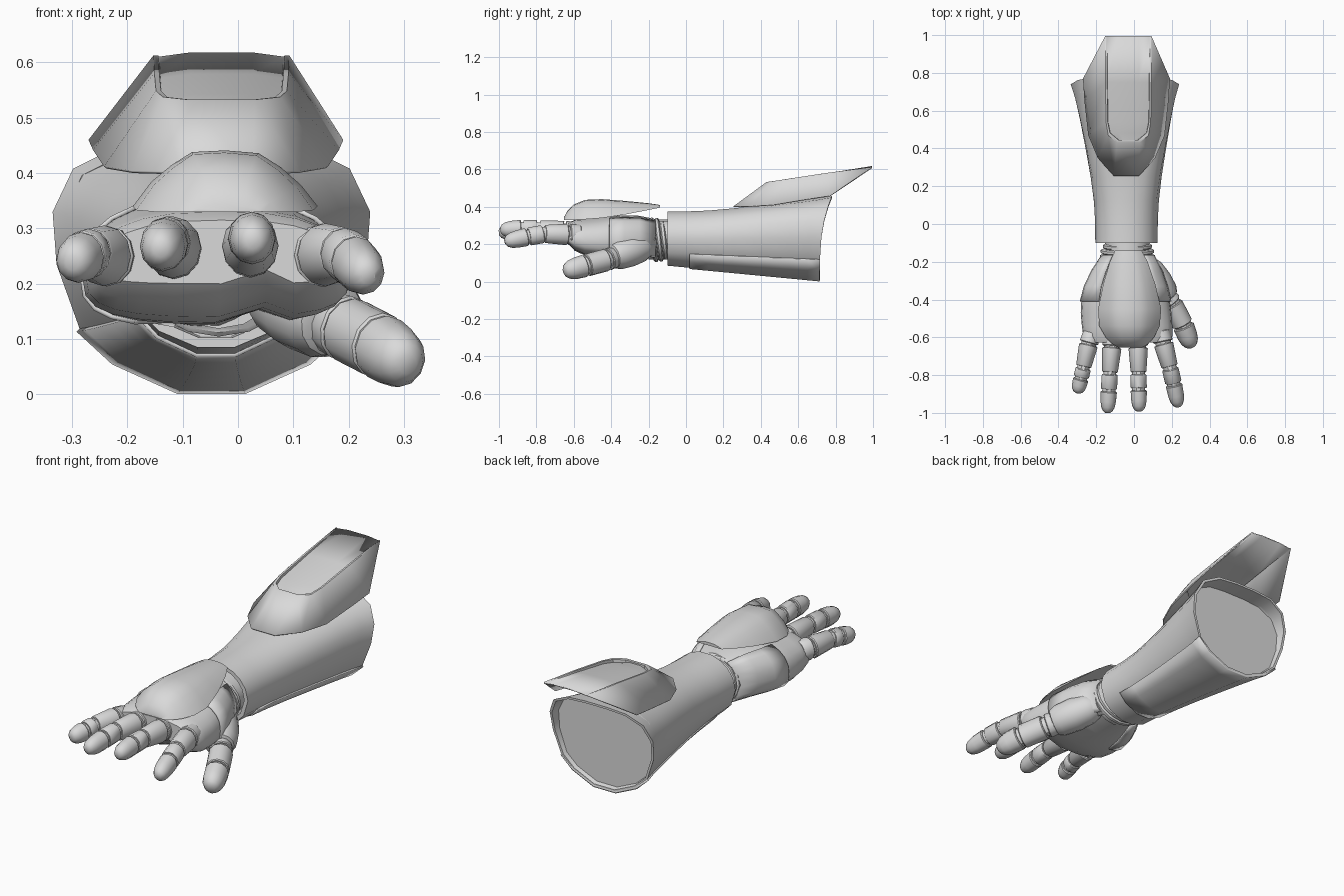
import bpy, bmesh, math
from mathutils import Vector

if "Cube" in bpy.data.objects:
    bpy.data.objects.remove(bpy.data.objects["Cube"])

grey = bpy.data.materials.new("light_grey_armour")
grey.diffuse_color = (0.7, 0.7, 0.7, 1)
grey.use_nodes = True
grey.node_tree.nodes["Principled BSDF"].inputs["Base Color"].default_value = grey.diffuse_color


def make(name, rows, closed=True, caps=True, thick=0, extra=(), angle=38):
    """Skin a list of equal-length point rows into one smooth-shaded object."""
    bm = bmesh.new()
    vs = [[bm.verts.new(p) for p in r] for r in rows]
    n = len(rows[0])
    for a, b in zip(vs, vs[1:]):
        for i in range(n if closed else n - 1):
            j = (i + 1) % n
            bm.faces.new((a[i], a[j], b[j], b[i]))
    if closed and caps:
        bm.faces.new(vs[0][::-1])
        bm.faces.new(vs[-1])
    for r, idx in extra:
        bm.faces.new([vs[r][k] for k in idx])
    bmesh.ops.recalc_face_normals(bm, faces=bm.faces[:])
    me = bpy.data.meshes.new(name)
    bm.to_mesh(me)
    bm.free()
    me.materials.append(grey)
    ob = bpy.data.objects.new(name, me)
    bpy.context.collection.objects.link(ob)
    if thick:
        m = ob.modifiers.new("thickness", 'SOLIDIFY')
        m.thickness, m.offset = thick, 0
    bpy.ops.object.select_all(action='DESELECT')
    ob.select_set(True)
    bpy.context.view_layer.objects.active = ob
    bpy.ops.object.shade_smooth_by_angle(angle=math.radians(angle))
    return ob


def tube(name, a, b, profile, n=12, tall=1.0):
    """Round part from a to b; profile = (fraction along, radius) pairs."""
    a, b = Vector(a), Vector(b)
    d = (b - a).normalized()
    side = d.cross(Vector((0, 0, 1))).normalized()
    up = side.cross(d)
    rows = []
    for t, r in profile:
        c = a.lerp(b, t)
        rows.append([c + side * r * math.cos(k * math.tau / n)
                     + up * r * tall * math.sin(k * math.tau / n) for k in range(n)])
    return make(name, rows)


# ---- Forearm: round cuff blending into a wide faceted elbow opening
half = [(.06, .458), (.165, .45), (.25, .408), (.287, .33), (.28, .235), (.238, .118), (.175, .06), (.06, .008)]
back = half + [(-x, z) for x, z in reversed(half)]


def arm_ring(y, t, scale=1.0, bend=None):
    s = (y + .1) / .815
    pts = []
    for dx, z in back:
        a = math.atan2((z - .23) / .225, dx / .29)
        fx, fz = -.04 + .165 * math.cos(a), .23 + .148 * math.sin(a)
        bx = -.048 + dx
        px = fx + (bx - fx) * t
        pz = fz + (z - fz) * (t if z > .2 else s)
        cx, cz = -.044, .23
        k = (s ** 4 if bend is None else bend)
        pts.append((cx + (px - cx) * scale, y + .065 * k * (z / .455) ** 3,
                    cz + (pz - cz) * scale))
    return pts


stations = [(-.1, 0), (.02, .01), (.12, .06), (.25, .2), (.4, .42), (.55, .66), (.65, .84), (.715, 1)]
rows = [arm_ring(-.06, 0, .84), arm_ring(-.1, 0, .88)]
rows += [arm_ring(y, t) for y, t in stations]
rows += [arm_ring(.715, 1, .955), arm_ring(.695, 1, .935, 0)]
make("forearm_shell", rows)

# ---- Underside plate overlapping the forearm
plate = [arm_ring(y, t, 1.01)[5:11] for y, t in stations[1:]]
make("forearm_lower_plate", plate, closed=False, thick=.01)

# ---- Raised elbow fin with a shallow channel that runs out flush at the back
low = [(.065, .255, .40), (.15, .35, .402), (.2, .47, .41), (.22, .65, .44), (.228, .77, .458)]
top = [(.06, .432, .53), (.105, .47, .535), (.117, .54, .546), (.12, .75, .578), (.122, .995, .61)]
inner = [(x - .006, y + (.012 if i < 2 else 0), z) for i, (x, y, z) in enumerate(top)]
drop = [(x - .002, y, z - d) for (x, y, z), d in zip(inner, (.014, .014, .013, .009, .002))]
ridge = [(x * .5, y, z + .007) for x, y, z in drop]


def u_row(pts, cx=-.03):
    return [(cx + x, y, z) for x, y, z in reversed(pts)] + [(cx - x, y, z) for x, y, z in pts]


fin = [u_row(low, -.04), u_row(top), u_row(inner), u_row(drop), u_row(ridge)]
floor = [(4, (i, i + 1, 8 - i, 9 - i)) for i in range(4)]
make("elbow_fin", fin, closed=False, thick=.006, extra=floor)

# ---- Wrist: core with stacked rings
tube("wrist_core", (-.035, -.05, .225), (-.035, -.2, .225), [(0, .118), (1, .118)], 16, .9)
for k, (y, r) in enumerate([(-.118, .13), (-.145, .142), (-.172, .145)]):
    tube(f"wrist_ring_{k}", (-.035, y + .013, .225), (-.035, y - .013, .222),
         [(0, r - .01), (.25, r), (.75, r), (1, r - .01)], 16, .82)

# ---- Palm body: (y, left, right, bottom, top)
palm = [(-.165, -.165, .1, .122, .335), (-.25, -.22, .145, .128, .352), (-.33, -.258, .172, .127, .354),
        (-.41, -.279, .19, .127, .35), (-.47, -.282, .198, .13, .342), (-.54, -.276, .203, .14, .336),
        (-.595, -.268, .203, .165, .33), (-.628, -.25, .19, .2, .315)]
N = 24


def palm_ring(y, l, r, b, t, grow=0.0):
    ring = []
    for k in range(N):
        a = k * math.tau / N
        c, s = math.cos(a), math.sin(a)
        u = math.copysign(abs(c) ** .75, c)
        v = math.copysign(abs(s) ** .75, s)
        z = (b + t) / 2 + v * ((t - b) / 2 + grow)
        if k == 19:             # crease between the two palm pads
            z += .025
        # outer edges droop below the knuckles
        ring.append(((l + r) / 2 + u * ((r - l) / 2 + grow), y, z - .02 * abs(u) ** 3))
    return ring


make("palm", [palm_ring(*p) for p in palm])

# ---- Thin guard plates hugging the outer and inner edges of the hand
for name, ids in (("hand_outer_guard", range(8, 17)), ("hand_inner_guard", range(-3, 5))):
    make(name, [[palm_ring(*p, grow=.004)[k] for k in ids] for p in palm[:4]],
         closed=False, thick=.008)

# ---- Domed plate on the back of the hand: (y, centre, half width, edge z, top z)
dome = [(-.14, -.03, .07, .395, .41), (-.2, -.028, .1, .383, .419), (-.32, -.025, .138, .36, .431),
        (-.45, -.023, .167, .34, .441), (-.54, -.024, .16, .333, .437), (-.6, -.022, .128, .33, .412),
        (-.635, -.02, .095, .33, .377), (-.653, -.02, .065, .33, .343)]
arc = [(-1, 0), (-.8, .44), (-.58, .74), (-.36, .97), (0, 1), (.36, .95), (.6, .7), (.82, .38), (1, 0)]
make("hand_back_plate", [[(c + u * w, y, e + v * (t - e)) for u, v in arc] for y, c, w, e, t in dome])


# ---- Fingers: straight phalanges with narrow gaps bridged by thin joints, rounded tip
def finger(name, pts, radii, tall=1.1):
    pts = [Vector(p) for p in pts]
    for i in range(len(pts) - 1):
        a, b = pts[i], pts[i + 1]
        r0, r1 = radii[i], radii[i + 1]
        gap = .006 / (b - a).length
        if i < len(pts) - 2:
            prof = [(gap, r0 * .92), (gap * 1.7, r0), (1 - gap * 1.7, r1), (1 - gap, r1 * .93)]
            tube(f"{name}_joint_{i}", a.lerp(b, .7), b + (b - a).normalized() * .03,
                 [(0, r1 * .8), (1, r1 * .8)], 10, tall)
        else:
            prof = [(gap, r0 * .92), (gap * 1.7, r0), (.5, r0 * .95), (.75, r0 * .83),
                    (.92, r0 * .6), (1, r0 * .3)]
        tube(f"{name}_segment_{i}", a, b, prof, 12, tall)


finger("little_finger", [(-.222, -.57, .25), (-.24, -.635, .25), (-.268, -.76, .256), (-.28, -.815, .25),
                         (-.3, -.895, .238)], [.046, .05, .041, .041, .03])
finger("ring_finger", [(-.115, -.58, .262), (-.117, -.65, .265), (-.128, -.79, .276), (-.133, -.88, .272),
                       (-.14, -1.0, .262)], [.05, .051, .042, .043, .03])
finger("middle_finger", [(.022, -.58, .265), (.022, -.65, .268), (.024, -.79, .282), (.025, -.875, .283),
                         (.027, -.992, .277)], [.05, .051, .042, .043, .03])
finger("index_finger", [(.14, -.56, .25), (.155, -.63, .252), (.19, -.76, .255), (.21, -.845, .24),
                        (.235, -.968, .213)], [.05, .052, .044, .044, .03])

# ---- Thumb: rounded base shell, then two segments
tube("thumb_base", (.05, -.19, .195), (.175, -.395, .132),
     [(0, .03), (.08, .055), (.25, .074), (.55, .082), (.85, .078), (.97, .066), (1, .05)], 14)
finger("thumb", [(.155, -.36, .137), (.2, -.42, .117), (.26, -.535, .086), (.307, -.652, .054)],
       [.05, .056, .056, .03], 1.08)
